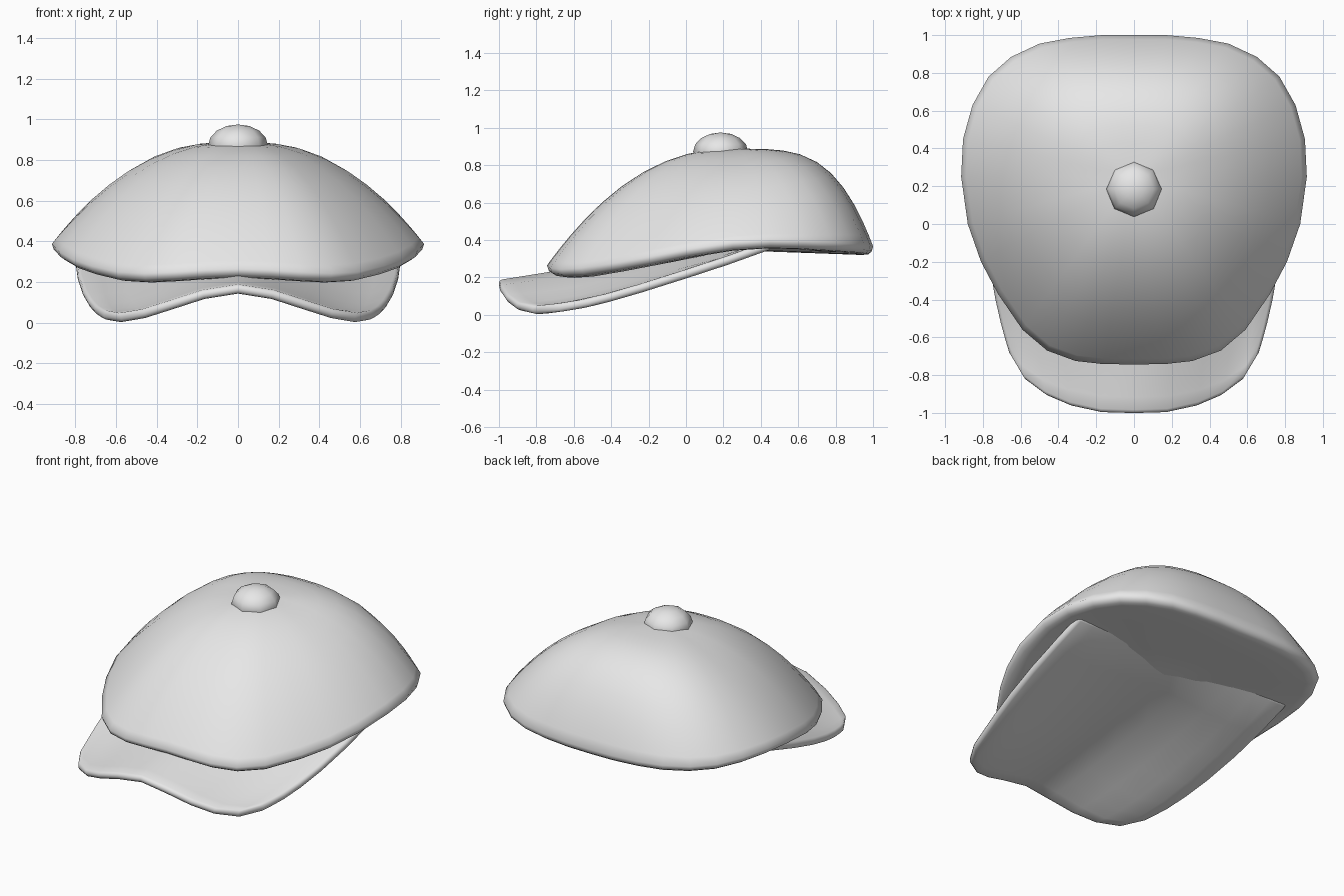
import bpy, bmesh, math

if "Cube" in bpy.data.objects:
    bpy.data.objects.remove(bpy.data.objects["Cube"])

grey = bpy.data.materials.new("light grey")
grey.diffuse_color = (0.8, 0.8, 0.8, 1)
grey.use_nodes = True
grey.node_tree.nodes["Principled BSDF"].inputs["Base Color"].default_value = grey.diffuse_color


def interp(table, t):
    """Piecewise linear lookup; each row is (key, value, ...)."""
    for a, b in zip(table, table[1:]):
        if t <= b[0]:
            k = max(0, (t - a[0]) / (b[0] - a[0]))
            return [p + (q - p) * k for p, q in zip(a[1:], b[1:])]
    return list(table[-1][1:])


def finish(name, bm, angle=None):
    bmesh.ops.recalc_face_normals(bm, faces=bm.faces)
    me = bpy.data.meshes.new(name)
    bm.to_mesh(me)
    bm.free()
    me.materials.append(grey)
    for p in me.polygons:
        p.use_smooth = True
    ob = bpy.data.objects.new(name, me)
    bpy.context.collection.objects.link(ob)
    return ob


# Crown: half of the rim outline (x, y, z), front to back, mirrored
half = [(0, -.743, .265), (.16, -.742, .26), (.31, -.725, .25), (.46, -.67, .243),
        (.59, -.56, .25), (.72, -.37, .28), (.81, -.2, .31), (.88, 0, .35),
        (.915, .25, .388), (.905, .45, .4), (.855, .63, .396), (.77, .78, .387),
        (.65, .885, .38), (.5, .955, .375), (.34, .985, .37), (.17, 1, .367), (0, 1, .365)]
rim = half + [(-x, y, z) for x, y, z in half[-2:0:-1]]
AX, AY, AZ = 0, .25, .888
bm = bmesh.new()
rings = []


def add_ring(fn):
    rings.append([bm.verts.new(fn(x, y, z)) for x, y, z in rim])


for s in (.12, .24, .36, .48, .6, .7, .79, .87, .93, .97, 1):
    def dome(x, y, z):
        d = math.hypot(x, y - AY)
        back = max(0, (y - AY) / d)
        p = 2.2 + 1.7 * back ** 1.5
        return (x * s, AY + (y - AY) * s, z + (AZ - z) * (1 - s ** p))
    add_ring(dome)
# rounded lip, then the closed underside
for s, dz in ((.99, -.027), (.965, -.042), (.92, -.045), (.7, None), (.35, None)):
    def under(x, y, z):
        k = 0 if dz is not None else (.92 - s) / .92
        zz = z + (dz if dz is not None else -.045)
        return (x * s, AY + (y - AY) * s, zz + (.345 - zz) * k)
    add_ring(under)
n = len(rim)
for a, b in zip(rings, rings[1:]):
    for i in range(n):
        j = (i + 1) % n
        bm.faces.new((a[i], a[j], b[j], b[i]))
for ring, z in ((rings[0], AZ), (rings[-1], .345)):
    c = bm.verts.new((0, AY, z))
    for i in range(n):
        bm.faces.new((ring[i], ring[(i + 1) % n], c))
finish("crown", bm)

# Brim: arched sheet lofted from the curved front edge to a line under the crown
front = [(0, 0, -1), (.25, .17, -.995), (.5, .33, -.96), (.7, .46, -.905),
         (.85, .575, -.82), (1, .66, -.68)]
edge_z = [(-1, .0), (-.8, .0), (-.68, .012), (-.5, .045), (-.3, .1), (0, .195),
          (.2, .26), (.45, .35)]
cols = [-1, -.85, -.7, -.5, -.25, 0, .25, .5, .7, .85, 1]
bm = bmesh.new()
grid = []
for v in (0, .06, .14, .25, .4, .6, .8, 1):
    row = []
    for u in cols:
        fx, fy = interp(front, abs(u))
        g = 1 - (1 - v) ** 2.6
        x = fx + (abs(u) * .8 - fx) * g
        y = fy + (.45 - fy) * v
        t = min(1, x / (.6 + .15 * g))
        t = t * t * (3 - 2 * t)
        low, mid = interp(edge_z, y)[0], .14 + .16 * (y + 1)
        z = mid + (low - mid) * t + .023
        row.append(bm.verts.new((math.copysign(x, u), y, z)))
    grid.append(row)
for a, b in zip(grid, grid[1:]):
    for i in range(len(cols) - 1):
        bm.faces.new((a[i], a[i + 1], b[i + 1], b[i]))
brim = finish("brim", bm)
m = brim.modifiers.new("thickness", 'SOLIDIFY')
m.thickness = .046
m.offset = 0
m = brim.modifiers.new("round edge", 'BEVEL')
m.width = .018
m.segments = 2
m.limit_method = 'ANGLE'
m.angle_limit = math.radians(50)

# Button on top: squashed eight-sided ball
bm = bmesh.new()
bmesh.ops.create_uvsphere(bm, u_segments=8, v_segments=8, radius=.147)
for v in bm.verts:
    v.co.z = v.co.z * .7 + .872
    v.co.y += .185
finish("button", bm)
